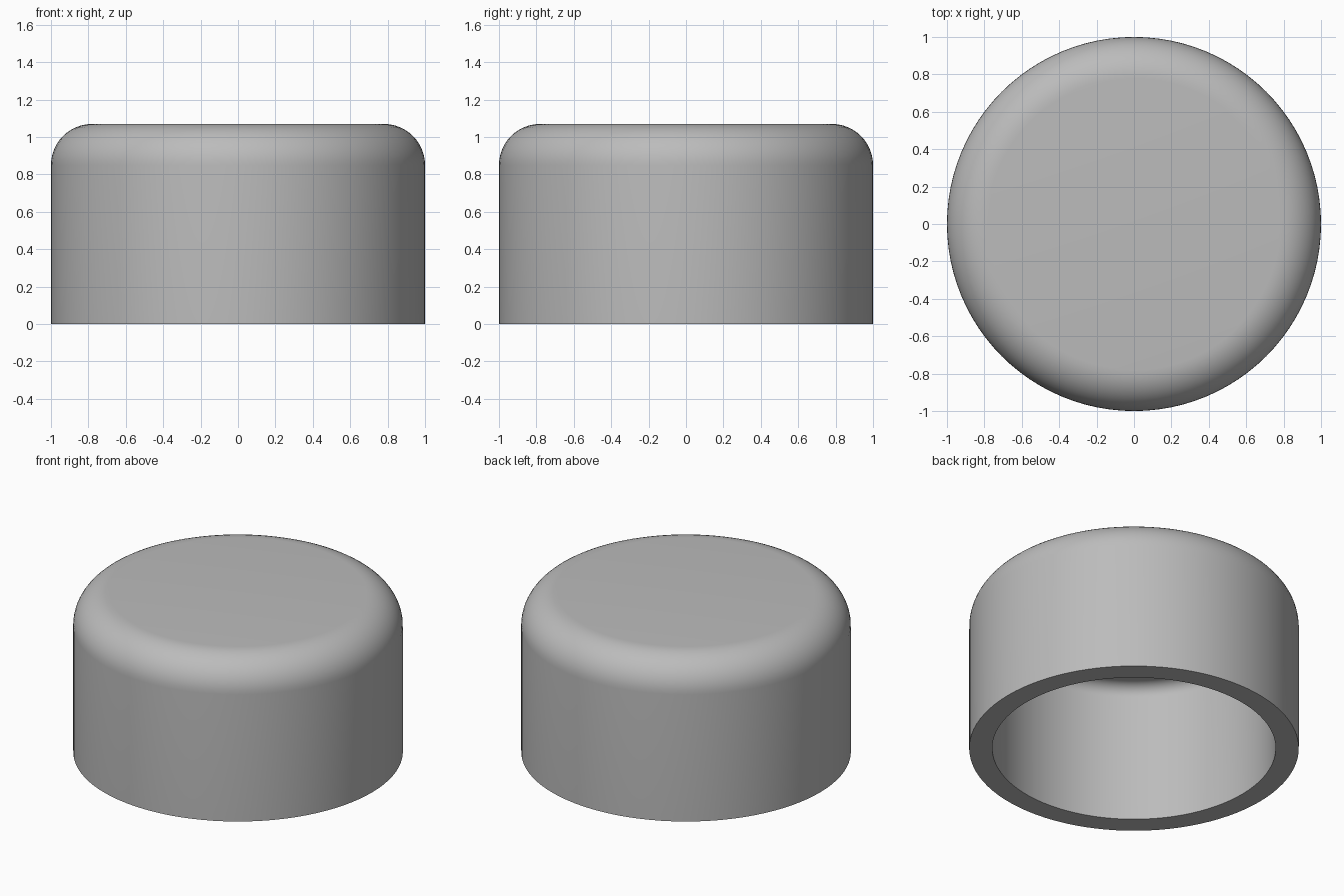
import bpy, bmesh
from math import sin, cos, pi, radians

SEGMENTS = 96
OUTER, HEIGHT, FILLET, WALL = 1.0, 1.07, 0.22, 0.14

cube = bpy.data.objects.get("Cube")
if cube:
    bpy.data.objects.remove(cube, do_unlink=True)

grey = bpy.data.materials.new("plain_grey")
grey.use_nodes = True
colour = (0.5, 0.5, 0.5, 1)
grey.diffuse_color = colour
grey.node_tree.nodes["Principled BSDF"].inputs["Base Color"].default_value = colour


def shoulder(radius, top, fillet, steps=12):
    """Side, rounded corner and flat top, from the open rim to the axis."""
    arc = [(radius - fillet + fillet * cos(pi / 2 * i / steps),
            top - fillet + fillet * sin(pi / 2 * i / steps)) for i in range(steps + 1)]
    return [(radius, 0)] + arc + [(0, top)]


# Hollow cap: outer shell and matching inner cavity joined at the bottom rim
outer = shoulder(OUTER, HEIGHT, FILLET)
inner = shoulder(OUTER - WALL, HEIGHT - WALL, FILLET - WALL)
profile = outer[::-1] + inner

bm = bmesh.new()
verts = [bm.verts.new((r, 0, z)) for r, z in profile]
edges = [bm.edges.new(pair) for pair in zip(verts, verts[1:])]
bmesh.ops.spin(bm, geom=verts + edges, cent=(0, 0, 0), axis=(0, 0, 1),
               angle=2 * pi, steps=SEGMENTS, use_merge=True)
bmesh.ops.remove_doubles(bm, verts=bm.verts, dist=0.0005)
bmesh.ops.recalc_face_normals(bm, faces=bm.faces)

mesh = bpy.data.meshes.new("round_cap")
bm.to_mesh(mesh)
bm.free()
mesh.materials.append(grey)
cap = bpy.data.objects.new("round_cap", mesh)
bpy.context.collection.objects.link(cap)

# Smooth sides with a crisp rim
bpy.ops.object.select_all(action="DESELECT")
cap.select_set(True)
bpy.context.view_layer.objects.active = cap
bpy.ops.object.shade_smooth_by_angle(angle=radians(30))
